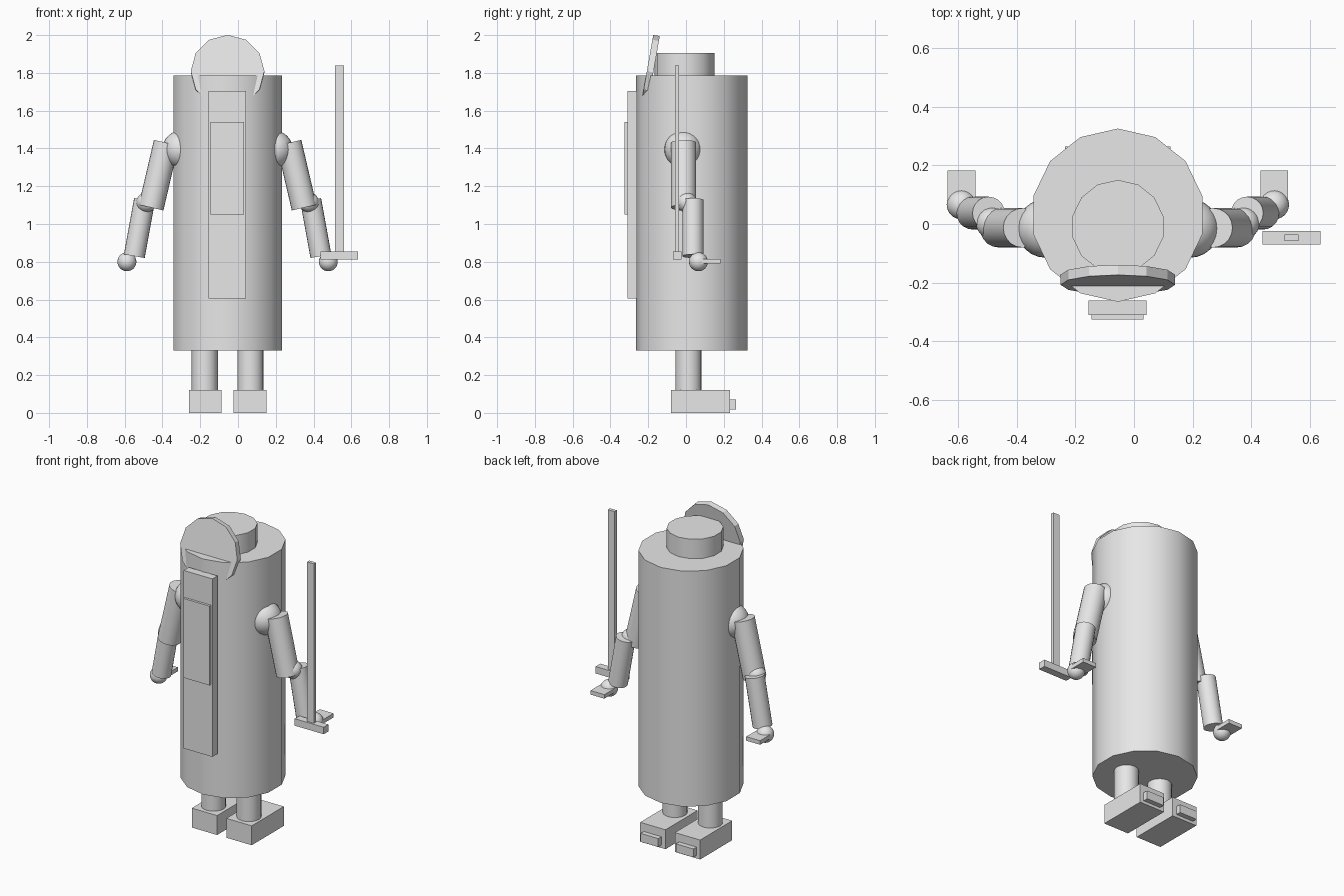
import bpy
from math import pi, radians
from mathutils import Vector, Matrix

cube = bpy.data.objects.get("Cube")
if cube:
    bpy.data.objects.remove(cube, do_unlink=True)

grey = bpy.data.materials.new("plain_grey")
grey.use_nodes = True
colour = (0.8, 0.8, 0.8, 1.0)
grey.diffuse_color = colour
grey.node_tree.nodes["Principled BSDF"].inputs["Base Color"].default_value = colour

CX = -0.055  # mirror line of the figure


def finish(name, smooth=True):
    ob = bpy.context.object
    ob.name = ob.data.name = name
    ob.data.materials.clear()
    ob.data.materials.append(grey)
    if smooth:
        bpy.ops.object.shade_smooth_by_angle(angle=radians(29))
    return ob


def box(name, x, y, z):
    """Box from its (min, max) range on each axis."""
    bpy.ops.mesh.primitive_cube_add(size=1)
    ob = finish(name, False)
    ranges = (x, y, z)
    size = [abs(b - a) for a, b in ranges]
    centre = [(a + b) / 2 for a, b in ranges]
    ob.data.transform(Matrix.Translation(centre) @ Matrix.Diagonal((*size, 1)))
    return ob


def rod(name, start, end, radius, sides=14):
    """Cylinder between two points, with one corner towards +y."""
    start, end = Vector(start), Vector(end)
    axis = end - start
    bpy.ops.mesh.primitive_cylinder_add(vertices=sides, radius=radius, depth=axis.length)
    ob = finish(name)
    turn = Vector((0, 0, 1)).rotation_difference(axis).to_matrix().to_4x4()
    ob.data.transform(Matrix.Translation((start + end) / 2) @ turn)
    return ob


def ball(name, centre, radius):
    bpy.ops.mesh.primitive_uv_sphere_add(segments=24, ring_count=16, radius=radius, location=centre)
    return finish(name)


# Body and head
rod("body", (CX, 0.03, 0.33), (CX, 0.03, 1.785), 0.295)
rod("head", (CX, -0.009, 1.76), (CX, -0.009, 1.905), 0.159)

# Tilted face disc sunk into the front of the body
bpy.ops.mesh.primitive_cylinder_add(vertices=12, radius=0.195, depth=0.035)
disc = finish("face_disc", False)
disc.data.transform(Matrix.Translation((CX, -0.19, 1.806))
                    @ Matrix.Rotation(pi / 2 - radians(10), 4, "X"))

# Front panels
box("front_panel", (-0.155, 0.042), (-0.31, -0.26), (0.605, 1.705))
box("front_plate", (-0.145, 0.033), (-0.325, -0.305), (1.05, 1.54))

# Limbs, with s = 1 on the left and -1 on the right
for side, s in (("left", 1), ("right", -1)):
    def p(x, y, z):
        return (CX + s * x, y, z)

    def span(a, b):
        return (CX + s * a, CX + s * b)

    rod(f"{side}_leg", p(0.121, 0.013, 0.11), p(0.121, 0.013, 0.34), 0.069, 20)
    box(f"{side}_foot", span(0.032, 0.205), (-0.08, 0.233), (0, 0.12))
    box(f"{side}_heel", span(0.06, 0.18), (0.225, 0.264), (0.018, 0.07))

    ball(f"{side}_shoulder", p(0.245, -0.015, 1.395), 0.1)
    rod(f"{side}_upper_arm", p(0.325, -0.013, 1.43), p(0.405, -0.013, 1.087), 0.067, 20)
    ball(f"{side}_elbow", p(0.43, 0.003, 1.115), 0.053)
    rod(f"{side}_forearm", p(0.44, 0.037, 1.127), p(0.494, 0.037, 0.83), 0.056, 20)
    ball(f"{side}_hand", p(0.533, 0.066, 0.8), 0.05)
    box(f"{side}_fingers", span(0.485, 0.58), (0.08, 0.183), (0.79, 0.815))

# Sword held upright by the left hand
box("sword_guard", (0.437, 0.635), (-0.07, -0.024), (0.812, 0.855))
box("sword_blade", (0.513, 0.56), (-0.058, -0.036), (0.85, 1.84))
